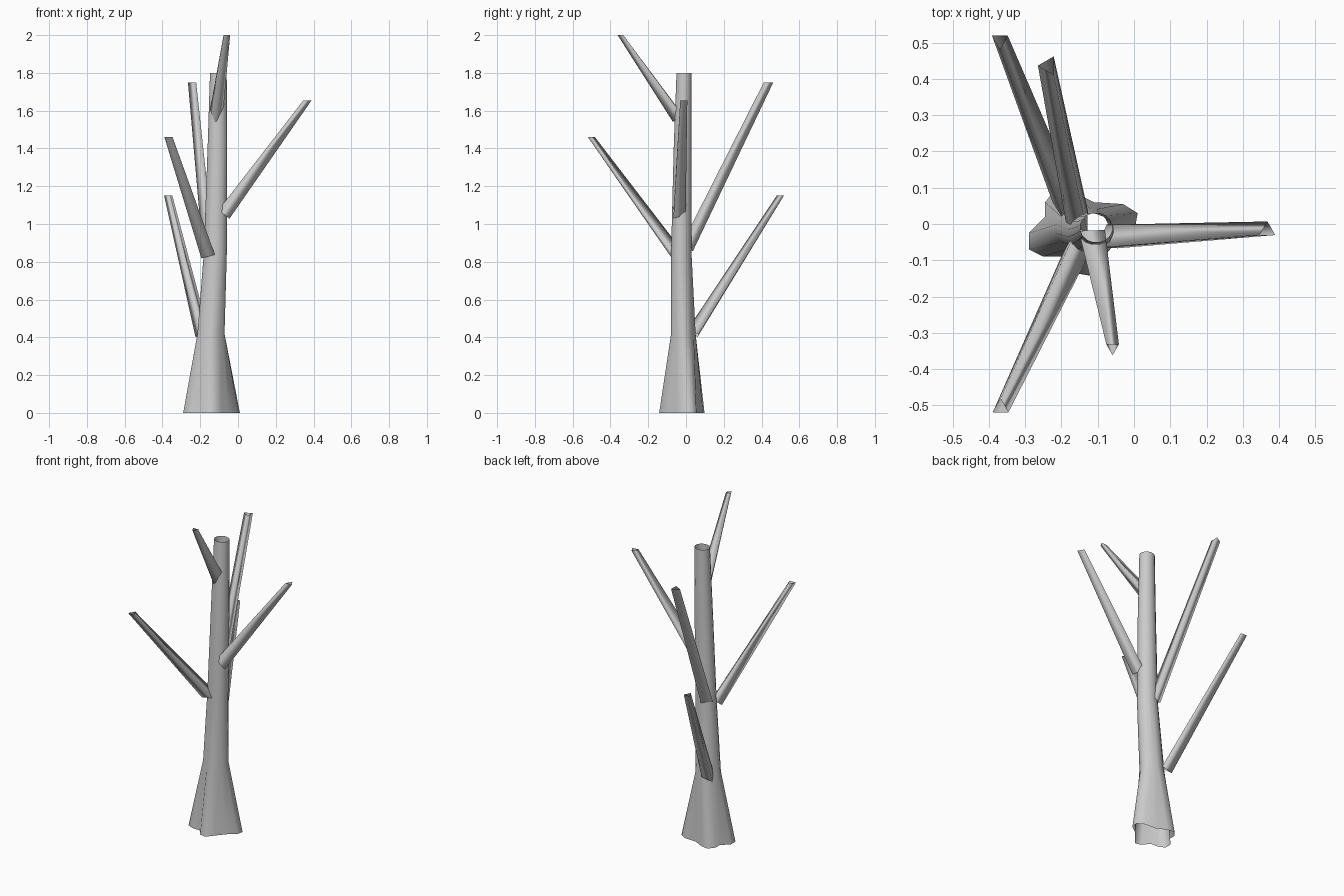
import bpy, math
from mathutils import Vector

if "Cube" in bpy.data.objects:
    bpy.data.objects.remove(bpy.data.objects["Cube"])


def loft(name, rings):
    # Open-ended smooth tube through rings of equal point count
    n = len(rings[0])
    verts = [p for ring in rings for p in ring]
    faces = [(k * n + i, k * n + (i + 1) % n, (k + 1) * n + (i + 1) % n, (k + 1) * n + i)
             for k in range(len(rings) - 1) for i in range(n)]
    mesh = bpy.data.meshes.new(name)
    mesh.from_pydata(verts, [], faces)
    mesh.polygons.foreach_set("use_smooth", [True] * len(faces))
    obj = bpy.data.objects.new(name, mesh)
    bpy.context.collection.objects.link(obj)
    return obj


# Trunk: lobed root outline blending into round rings
roots = [(0.01, 0.03), (-0.03, 0.055), (-0.11, 0.06), (-0.17, 0.09),
         (-0.215, 0.098), (-0.245, 0.06), (-0.245, 0.02), (-0.29, -0.025),
         (-0.29, -0.07), (-0.25, -0.09), (-0.2, -0.09), (-0.165, -0.135),
         (-0.125, -0.142), (-0.09, -0.1), (-0.05, -0.05), (0.003, -0.01)]
rings = [[(x, y, 0) for x, y in roots]]
# centre x, centre y, height, radius x, radius y
for cx, cy, z, rx, ry in [(-0.143, -0.014, 0.42, 0.073, 0.066),
                          (-0.12, -0.025, 0.85, 0.062, 0.055),
                          (-0.109, -0.018, 1.4, 0.053, 0.048),
                          (-0.104, -0.01, 1.8, 0.045, 0.041)]:
    rings.append([(cx + rx * math.cos(a), cy + ry * math.sin(a), z)
                  for a in (0.2 + i * math.tau / 16 for i in range(16))])
loft("trunk", rings)


# Branches: three-sided tapering tubes, square-cut base and level tip
def branch(name, base, tip, turn, r0=0.043, r1=0.025):
    base, tip = Vector(base), Vector(tip)
    tilt = Vector((0, 0, 1)).rotation_difference(tip - base)
    dirs = [Vector((math.cos(a), math.sin(a), 0))
            for a in (math.radians(turn + 120 * i) for i in range(3))]
    loft(name, [[base + tilt @ (d * r0) for d in dirs],
                [tip + d * r1 for d in dirs]])


branch("low_back_branch", (-0.19, 0.045, 0.42), (-0.37, 0.507, 1.152), -90)
branch("low_front_branch", (-0.16, -0.06, 0.84), (-0.368, -0.507, 1.46), 90)
branch("high_back_branch", (-0.148, 0.005, 0.87), (-0.236, 0.437, 1.75), 60, 0.04, 0.029)
branch("right_branch", (-0.075, -0.045, 1.05), (0.368, -0.018, 1.655), 90)
branch("top_front_branch", (-0.117, -0.035, 1.565), (-0.059, -0.342, 2.0), -90, 0.042, 0.02)
